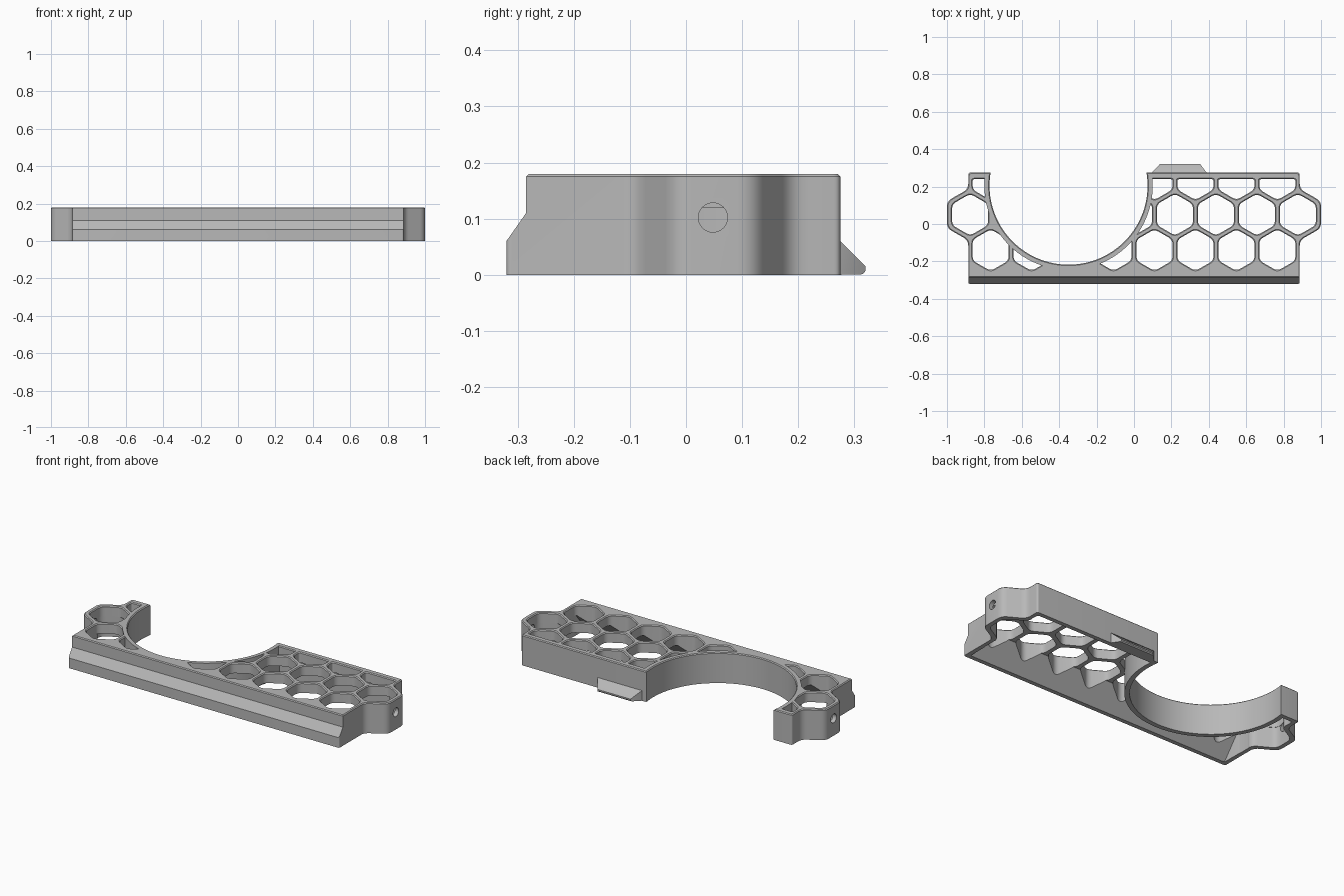
import bpy, bmesh, math
from mathutils import Vector

if "Cube" in bpy.data.objects:
    bpy.data.objects.remove(bpy.data.objects["Cube"], do_unlink=True)

grey = bpy.data.materials.new("plain_grey")
grey.use_nodes = True
grey.diffuse_color = (0.48, 0.48, 0.48, 1)
grey.node_tree.nodes["Principled BSDF"].inputs["Base Color"].default_value = (0.48, 0.48, 0.48, 1)

TOP, PLATE_Z, CHAMFER = 0.18, 0.12, 0.005
PITCH, CELL = 0.219, 0.0965             # honeycomb spacing and cell half width
ROW_Y = 0.05                            # centre of the middle row of cells
ROW_STEP = PITCH * math.sqrt(3) / 2
RING = Vector((-0.35, 0.205))           # centre of the round bay


def rounded(corners, inset=0.0, steps=5):
    """Counter-clockwise (x, y, rounding) corners, moved inward, then rounded."""
    n, moved, out = len(corners), [], []
    pts = [Vector(c[:2]) for c in corners]
    for i in range(n):
        a = (pts[i] - pts[i - 1]).normalized()
        b = (pts[(i + 1) % n] - pts[i]).normalized()
        na, nb = Vector((-a.y, a.x)), Vector((-b.y, b.x))
        moved.append(pts[i] + (na + nb) * inset / (1 + na.dot(nb)))
    for i in range(n):
        p, r = moved[i], corners[i][2]
        s = p + (moved[i - 1] - p).normalized() * r
        e = p + (moved[(i + 1) % n] - p).normalized() * r
        for k in range(steps + 1):
            t = k / steps
            out.append(s * (1 - t) ** 2 + p * 2 * t * (1 - t) + e * t * t)
    return out


def arc(radius, n=128):
    return [RING + radius * Vector((math.cos(2 * math.pi * k / n),
                                    math.sin(2 * math.pi * k / n))) for k in range(n)]


def loft(bm, layers):
    """Closed solid through rings of 3D points."""
    rings = [[bm.verts.new(p) for p in layer] for layer in layers]
    bm.faces.new(rings[0][::-1])
    bm.faces.new(rings[-1])
    n = len(rings[0])
    for lo, hi in zip(rings, rings[1:]):
        for i in range(n):
            j = (i + 1) % n
            bm.faces.new((lo[i], lo[j], hi[j], hi[i]))


def flat(pts, z):
    return [(p[0], p[1], z) for p in pts]


def make(name, solids):
    bm = bmesh.new()
    for layers in solids:
        loft(bm, layers)
    bmesh.ops.recalc_face_normals(bm, faces=bm.faces)
    mesh = bpy.data.meshes.new(name)
    bm.to_mesh(mesh)
    bm.free()
    mesh.materials.append(grey)
    obj = bpy.data.objects.new(name, mesh)
    bpy.context.collection.objects.link(obj)
    return obj


def along_x(profile, half):
    return [[(x, y, z) for y, z in profile] for x in (-half, half)]


def combine(target, tool, operation):
    """Apply a boolean and discard the helper."""
    tool.hide_render = True
    mod = target.modifiers.new("cut", 'BOOLEAN')
    mod.operation, mod.solver, mod.object = operation, 'EXACT', tool
    bpy.context.view_layer.objects.active = target
    bpy.ops.object.modifier_apply(modifier=mod.name)
    bpy.data.objects.remove(tool, do_unlink=True)


# Outer outline: long tray with a hexagonal bulge at each end
right = [(0.886, -0.32, 0.01), (0.886, -0.087, 0.03), (1.0, -0.022, 0.03),
         (1.0, 0.122, 0.03), (0.886, 0.187, 0.03), (0.886, 0.275, 0.012)]
outline = right + [(-x, y, r) for x, y, r in reversed(right)]
edge = rounded(outline)
body = make("honeycomb_tray", [[flat(edge, 0), flat(edge, TOP - CHAMFER),
                                flat(rounded(outline, CHAMFER), TOP)]])

# Stepped front face
step = [(-0.285, 0.11), (-0.285, TOP - CHAMFER), (-0.28, TOP), (-0.28, 0.3),
        (-0.5, 0.3), (-0.5, 0.01), (-0.355, 0.01)]
combine(body, make("front_step_cutter", [along_x(step, 1.3)]), 'DIFFERENCE')

# Hollow underside with a sloping inner front
inner = rounded(outline, 0.025)
hollow = make("hollow_cutter", [[flat(inner, -0.1), flat(inner, PLATE_Z)]])
slope = [(-0.295, 0.0), (-0.2, PLATE_Z), (-0.2, 0.2), (-0.4, 0.2), (-0.4, 0.0)]
combine(hollow, make("slope_filler", [along_x(slope, 1.2)]), 'DIFFERENCE')


def cell(cx, cy, half=False):
    """Hexagonal opening with a chamfered top; half keeps only its lower part."""
    r = CELL / math.cos(math.pi / 6)
    pts = [(cx - CELL, cy - r / 2, 0.025), (cx, cy - r, 0.025), (cx + CELL, cy - r / 2, 0.025)]
    if half:
        pts += [(cx + CELL, cy, 0.012), (cx - CELL, cy, 0.012)]
    else:
        pts += [(cx + CELL, cy + r / 2, 0.025), (cx, cy + r, 0.025), (cx - CELL, cy + r / 2, 0.025)]
    base, wide = rounded(pts), rounded(pts, -CHAMFER)
    return [flat(base, -0.12), flat(base, TOP - CHAMFER), flat(wide, TOP), flat(wide, 0.22)]


# Three rows of honeycomb openings
cells = [cell(k * PITCH, ROW_Y) for k in (-4, 0, 1, 2, 3, 4)]
cells += [cell(k * PITCH, ROW_Y - ROW_STEP) for k in (-3.5, -2.5, -0.5, 0.5, 1.5, 2.5, 3.5)]
cells += [cell(k * PITCH, ROW_Y + ROW_STEP, True) for k in (-3.5, 0.5, 1.5, 2.5, 3.5)]
combine(hollow, make("cell_cutter", cells), 'UNION')

# Keep a curved wall around the round bay, then open the bay
ring = arc(0.45)
combine(hollow, make("bay_wall_keeper", [[flat(ring, -0.3), flat(ring, 0.4)]]), 'DIFFERENCE')
combine(body, hollow, 'DIFFERENCE')
bay, bay_wide = arc(0.4225), arc(0.4225 + CHAMFER)
combine(body, make("bay_cutter", [[flat(bay, -0.2), flat(bay, TOP - CHAMFER),
                                   flat(bay_wide, TOP), flat(bay_wide, 0.3)]]), 'DIFFERENCE')

# Round pin hole through each end wall
circle = [(0.048 + 0.026 * math.cos(math.pi * k / 16), 0.102 + 0.026 * math.sin(math.pi * k / 16))
          for k in range(32)]
holes = [[[(s * x, y, z) for y, z in circle] for x in (0.93, 1.1)] for s in (-1, 1)]
combine(body, make("pin_hole_cutter", holes), 'DIFFERENCE')

# Wedge latch low on the back wall


def latch_section(x0, x1, y, z0, z1):
    return [(x0, y, z0), (x1, y, z0), (x1, y, z1), (x0, y, z1)]


latch = make("back_latch", [[latch_section(0.094, 0.39, 0.27, 0.0, 0.062),
                             latch_section(0.096, 0.388, 0.275, 0.0, 0.06),
                             latch_section(0.134, 0.358, 0.315, 0.001, 0.02),
                             latch_section(0.138, 0.354, 0.32, 0.007, 0.015)]])

# Smooth the curved walls, keep hard edges crisp
for obj in (body, latch):
    bpy.ops.object.select_all(action='DESELECT')
    obj.select_set(True)
    bpy.context.view_layer.objects.active = obj
    bpy.ops.object.shade_smooth_by_angle(angle=math.radians(25))
